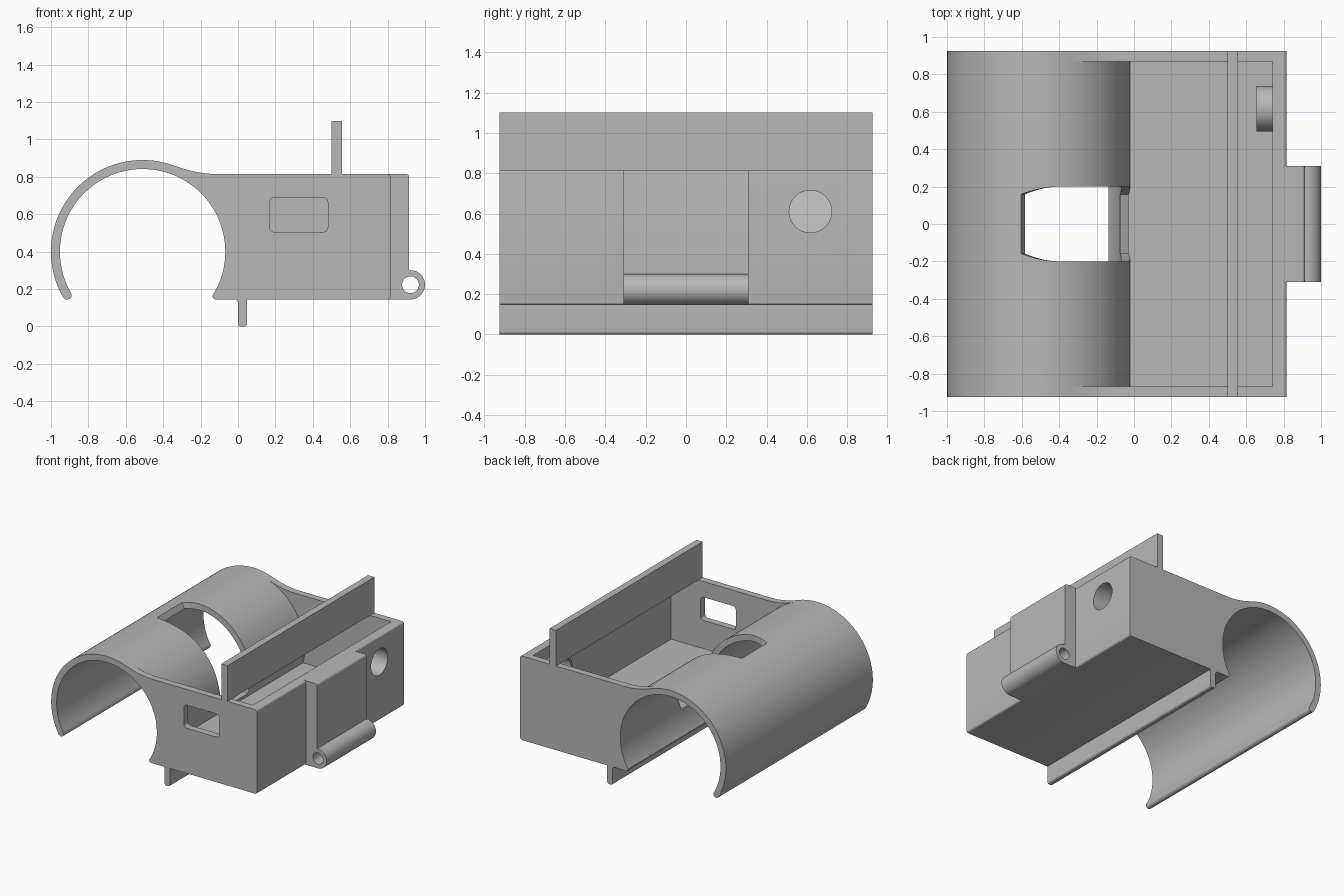
import bpy, bmesh
from math import sin, cos, radians, pi
from mathutils import Matrix

if "Cube" in bpy.data.objects:
    bpy.data.objects.remove(bpy.data.objects["Cube"], do_unlink=True)

grey = bpy.data.materials.new("matte_grey")
grey.use_nodes = True
grey.diffuse_color = (0.48, 0.48, 0.48, 1)
bsdf = next(n for n in grey.node_tree.nodes if n.type == 'BSDF_PRINCIPLED')
bsdf.inputs["Base Color"].default_value = (0.48, 0.48, 0.48, 1)

CX, CZ, R_IN, R_OUT = -0.51, 0.40, 0.442, 0.49   # clip centre and radii
HALF = 0.925                                     # half length along y
TOP, BASE, FLOOR = 0.815, 0.145, 0.28


def arc(cx, cz, r, a0, a1, n):
    angles = [radians(a0 + (a1 - a0) * i / n) for i in range(n + 1)]
    return [(cx + r * cos(a), cz + r * sin(a)) for a in angles]


def rounded_rect(x0, x1, z0, z1, r):
    return (arc(x1 - r, z1 - r, r, 90, 0, 6) + arc(x1 - r, z0 + r, r, 0, -90, 6)
            + arc(x0 + r, z0 + r, r, 270, 180, 6) + arc(x0 + r, z1 - r, r, 180, 90, 6))


def finish(name, bm):
    bmesh.ops.recalc_face_normals(bm, faces=bm.faces)
    mesh = bpy.data.meshes.new(name)
    bm.to_mesh(mesh)
    bm.free()
    mesh.materials.append(grey)
    obj = bpy.data.objects.new(name, mesh)
    bpy.context.collection.objects.link(obj)
    return obj


def extrude(name, profile, y0, y1):
    """Sweep an xz profile along y."""
    bm = bmesh.new()
    face = bm.faces.new([bm.verts.new((x, y0, z)) for x, z in profile])
    new = bmesh.ops.extrude_face_region(bm, geom=[face])["geom"]
    verts = [v for v in new if isinstance(v, bmesh.types.BMVert)]
    bmesh.ops.translate(bm, verts=verts, vec=(0, y1 - y0, 0))
    return finish(name, bm)


def rod_x(name, r, x0, x1, y, z):
    """Cylinder lying along x."""
    bm = bmesh.new()
    place = Matrix.Translation(((x0 + x1) / 2, y, z)) @ Matrix.Rotation(pi / 2, 4, 'Y')
    bmesh.ops.create_cone(bm, cap_ends=True, segments=48, radius1=r, radius2=r,
                          depth=x1 - x0, matrix=place)
    return finish(name, bm)


def cut(obj, cutter):
    cutter.hide_render = True
    mod = obj.modifiers.new("cut", 'BOOLEAN')
    mod.operation, mod.solver, mod.object = 'DIFFERENCE', 'EXACT', cutter
    bpy.context.view_layer.objects.active = obj
    bpy.ops.object.modifier_apply(modifier=mod.name)


# Clip and tray body in one profile
start = arc(CX, CZ, R_OUT, 70, 70, 1)[0]
ctrl, end = (-0.218, TOP), (-0.11, TOP)
fillet = []
for i in range(1, 11):
    t = i / 10
    fillet.append(tuple((1 - t) ** 2 * a + 2 * t * (1 - t) * b + t * t * c
                        for a, b, c in zip(start, ctrl, end)))
r_mid, r_tip = (R_IN + R_OUT) / 2, (R_OUT - R_IN) / 2
tip = arc(CX, CZ, r_mid, 210, 210, 1)[0]
profile = arc(CX, CZ, R_OUT, 210, 70, 56) + fillet
profile += arc(0.80, TOP - 0.015, 0.015, 90, 0, 5)
profile += arc(0.80, BASE + 0.015, 0.015, 0, -90, 5)
# bottom rib with rounded foot
profile += [(0.047, BASE)] + arc(0.032, 0.015, 0.015, 0, -90, 5)
profile += arc(0.015, 0.015, 0.015, 270, 180, 5) + arc(-0.02, BASE - 0.02, 0.02, 0, 90, 5)
profile += arc(-0.118, BASE + 0.018, 0.018, 270, 170, 6)
profile += arc(CX, CZ, R_IN, -30, 210, 90)
profile += arc(*tip, r_tip, 390, 210, 10)[1:-1]
body = extrude("clip_and_tray", profile, -HALF, HALF)

# Tray cavity, bounded on one side by the clip's outer curve
cavity = arc(CX, CZ, R_OUT, -14.2, 70, 36) + [(start[0], 1.0), (0.74, 1.0), (0.74, FLOOR)]
cavity_cutter = extrude("cavity_cutter", cavity, -0.87, 0.87)

# Opening through the clip wall, lofted around the clip axis
bm = bmesh.new()
rings = []
STEPS = 40
for i in range(STEPS + 1):
    s = 2 * i / STEPS - 1
    k = max(0.0, (abs(s) - 0.55) / 0.45)
    width = 0.2 - 0.042 * k ** 2
    ring = []
    for r in (0.40, 0.51):
        a = radians(45 + s * (56 + (r - R_OUT) * 38))
        ys = (-width, width) if r < R_IN else (width, -width)
        ring += [bm.verts.new((CX + r * cos(a), y, CZ + r * sin(a))) for y in ys]
    rings.append(ring)
for a, b in zip(rings, rings[1:]):
    for j in range(4):
        bm.faces.new((a[j], a[(j + 1) % 4], b[(j + 1) % 4], b[j]))
bm.faces.new(rings[0])
bm.faces.new(rings[-1][::-1])
opening_cutter = finish("opening_cutter", bm)

window_cutter = extrude("window_cutter", rounded_rect(0.17, 0.48, 0.505, 0.69, 0.025), -1.0, -0.8)
port_cutter = rod_x("port_cutter", 0.105, 0.6, 0.9, 0.617, 0.61)
for cutter in (cavity_cutter, opening_cutter, window_cutter, port_cutter):
    cut(body, cutter)

# Sleeve around the port inside the tray
sleeve = rod_x("port_sleeve", 0.122, 0.655, 0.75, 0.617, 0.61)
cut(sleeve, port_cutter)

# Upright plate across the tray
plate = extrude("upright_plate", [(0.5, TOP), (0.555, TOP), (0.555, 1.1), (0.5, 1.1)], -HALF, HALF)

# Hinge block with bored barrel
block = [(0.79, TOP)] + arc(0.897, TOP - 0.018, 0.018, 90, 0, 5) + [(0.915, 0.3)]
block += arc(0.922, BASE + 0.078, 0.078, 90, -90, 24) + [(0.79, BASE)]
hinge = extrude("hinge_block", block, -0.31, 0.31)
pin_cutter = extrude("pin_cutter", arc(0.922, BASE + 0.078, 0.045, 0, 350, 35), -0.5, 0.5)
cut(hinge, pin_cutter)

for cutter in (cavity_cutter, opening_cutter, window_cutter, port_cutter, pin_cutter):
    bpy.data.objects.remove(cutter, do_unlink=True)

# Smooth curves, keep hard edges
for obj in (body, sleeve, plate, hinge):
    bpy.ops.object.select_all(action='DESELECT')
    obj.select_set(True)
    bpy.context.view_layer.objects.active = obj
    bpy.ops.object.shade_smooth_by_angle(angle=radians(30))
